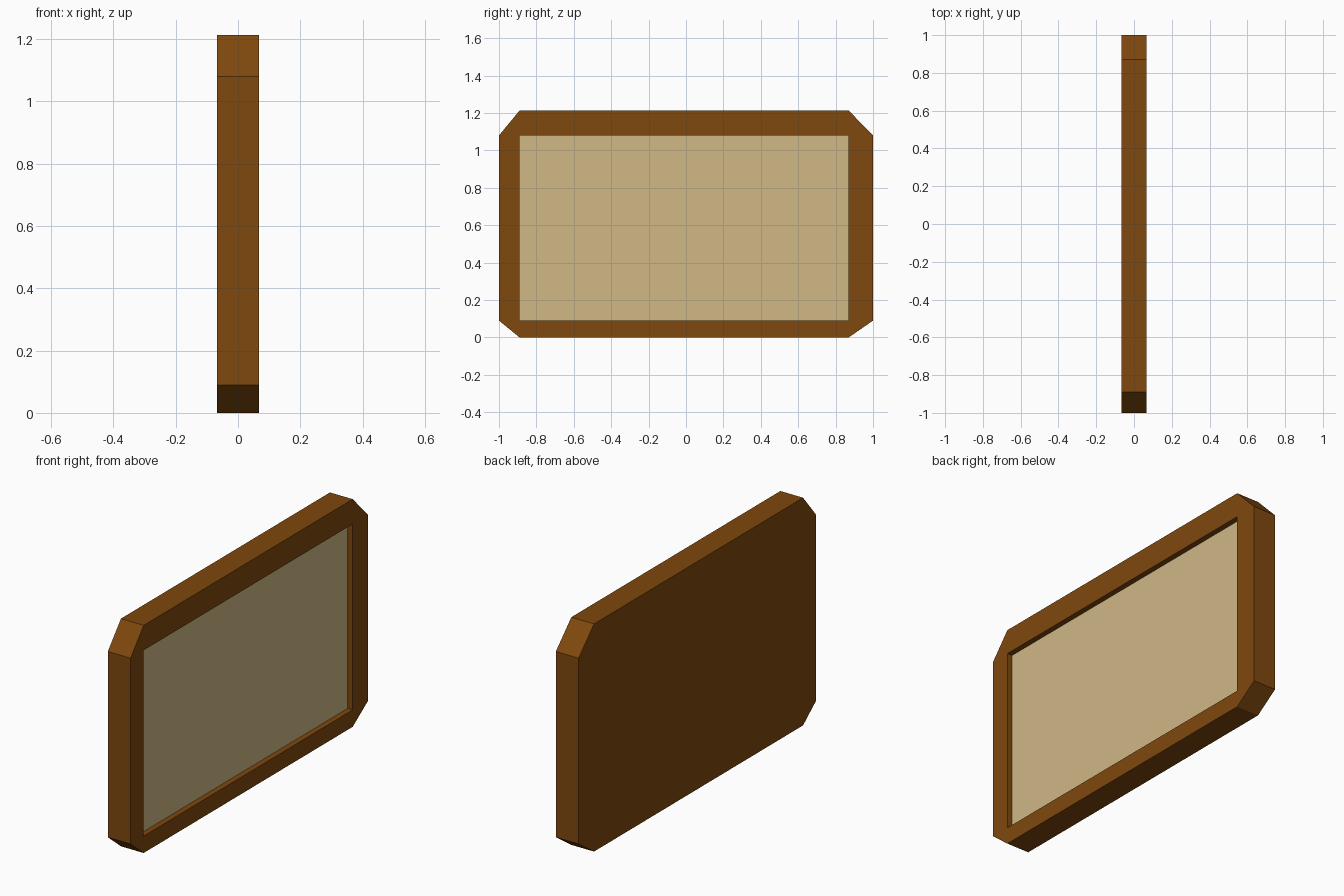
import bpy, bmesh

if "Cube" in bpy.data.objects:
    bpy.data.objects.remove(bpy.data.objects["Cube"])


def make_material(name, srgb):
    mat = bpy.data.materials.new(name)
    lin = [((c / 255 + 0.055) / 1.055) ** 2.4 for c in srgb]
    mat.diffuse_color = (*lin, 1)
    mat.use_nodes = True
    mat.node_tree.nodes["Principled BSDF"].inputs["Base Color"].default_value = mat.diffuse_color
    return mat


HALF = 0.067                 # half the board thickness
FLOOR = HALF - 0.03          # depth position of the recessed panel
Y0, Y1, Z0, Z1 = -0.89, 0.87, 0.09, 1.08    # panel opening
TOP = 1.213

# Chamfered outline (y, z), two points per side, and the opening corners
outline = [(Y0, 0), (Y1, 0), (1, Z0), (1, Z1), (Y1, TOP), (Y0, TOP), (-1, Z1), (-1, Z0)]
opening = [(Y0, Z0), (Y1, Z0), (Y1, Z1), (Y0, Z1)]

bm = bmesh.new()


def loop(points, x):
    return [bm.verts.new((x, y, z)) for y, z in points]


def bridge(a, b):
    for i in range(len(a)):
        j = (i + 1) % len(a)
        bm.faces.new((a[i], a[j], b[j], b[i]))


back, front = loop(outline, -HALF), loop(outline, HALF)
rim, floor = loop(opening, HALF), loop(opening, FLOOR)

# Back and outer edge
bm.faces.new(back[::-1])
bridge(back, front)

# Front border: a strip per side and a triangle per corner
for i in range(4):
    j = (i + 1) % 4
    bm.faces.new((front[2 * i], front[2 * i + 1], rim[j], rim[i]))
    bm.faces.new((front[2 * i + 1], front[(2 * i + 2) % 8], rim[j]))

# Recess walls and inset panel
bridge(rim, floor)
panel = bm.faces.new(floor)
panel.material_index = 1

bmesh.ops.recalc_face_normals(bm, faces=bm.faces)
mesh = bpy.data.meshes.new("framed_board")
bm.to_mesh(mesh)
bm.free()
mesh.materials.append(make_material("brown wood", (126, 72, 13)))
mesh.materials.append(make_material("pale tan", (209, 184, 134)))
bpy.context.collection.objects.link(bpy.data.objects.new("framed_board", mesh))
